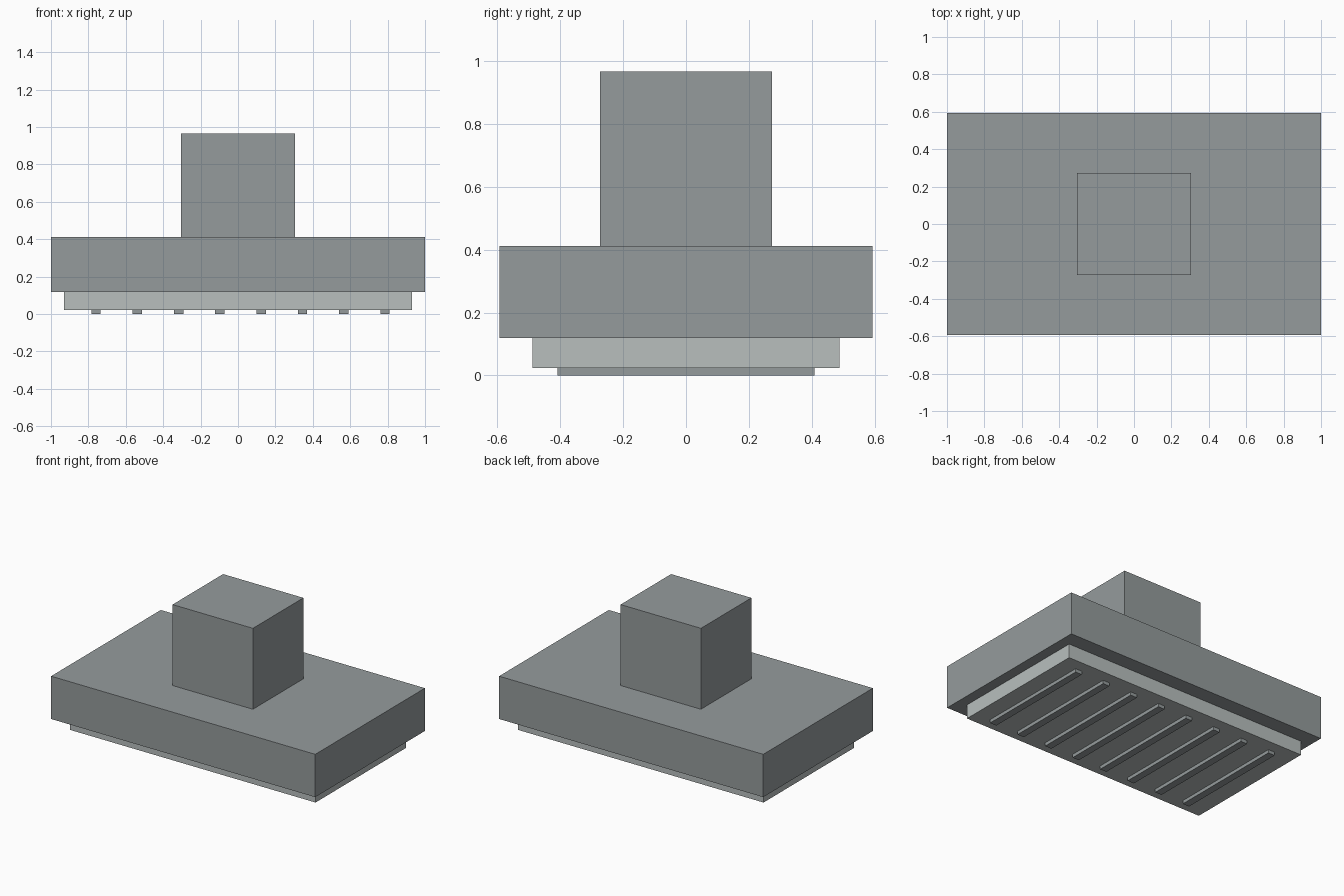
import bpy

if "Cube" in bpy.data.objects:
    bpy.data.objects.remove(bpy.data.objects["Cube"])


def box(name, x, hx, hy, z0, z1, color=None):
    """Box centred on (x, 0) with half sizes hx, hy, from z0 to z1."""
    bpy.ops.mesh.primitive_cube_add(size=2, location=(x, 0, (z0 + z1) / 2))
    ob = bpy.context.object
    ob.name = name
    ob.scale = (hx, hy, (z1 - z0) / 2)
    bpy.ops.object.transform_apply(location=False, rotation=False, scale=True)
    if color:
        mat = bpy.data.materials.new(name + "_grey")
        mat.diffuse_color = color
        mat.use_nodes = True
        mat.node_tree.nodes["Principled BSDF"].inputs["Base Color"].default_value = mat.diffuse_color
        ob.data.materials.append(mat)
    return ob


DARK = (0.30, 0.33, 0.335, 1)
LIGHT = (0.48, 0.52, 0.515, 1)

# Main slab, upper duct block and recessed underside panel
box("hood_body", 0, 1.0, 0.593, 0.119, 0.412, DARK)
box("duct_block", 0, 0.304, 0.273, 0.412, 0.966, DARK)
box("underside_panel", 0, 0.929, 0.488, 0.023, 0.119, LIGHT)

# Eight slats under the panel, slightly off-centre in x
for i in range(8):
    box(f"slat_{i + 1}", -0.759 + i * 0.2207, 0.025, 0.409, 0.0, 0.023, DARK)
